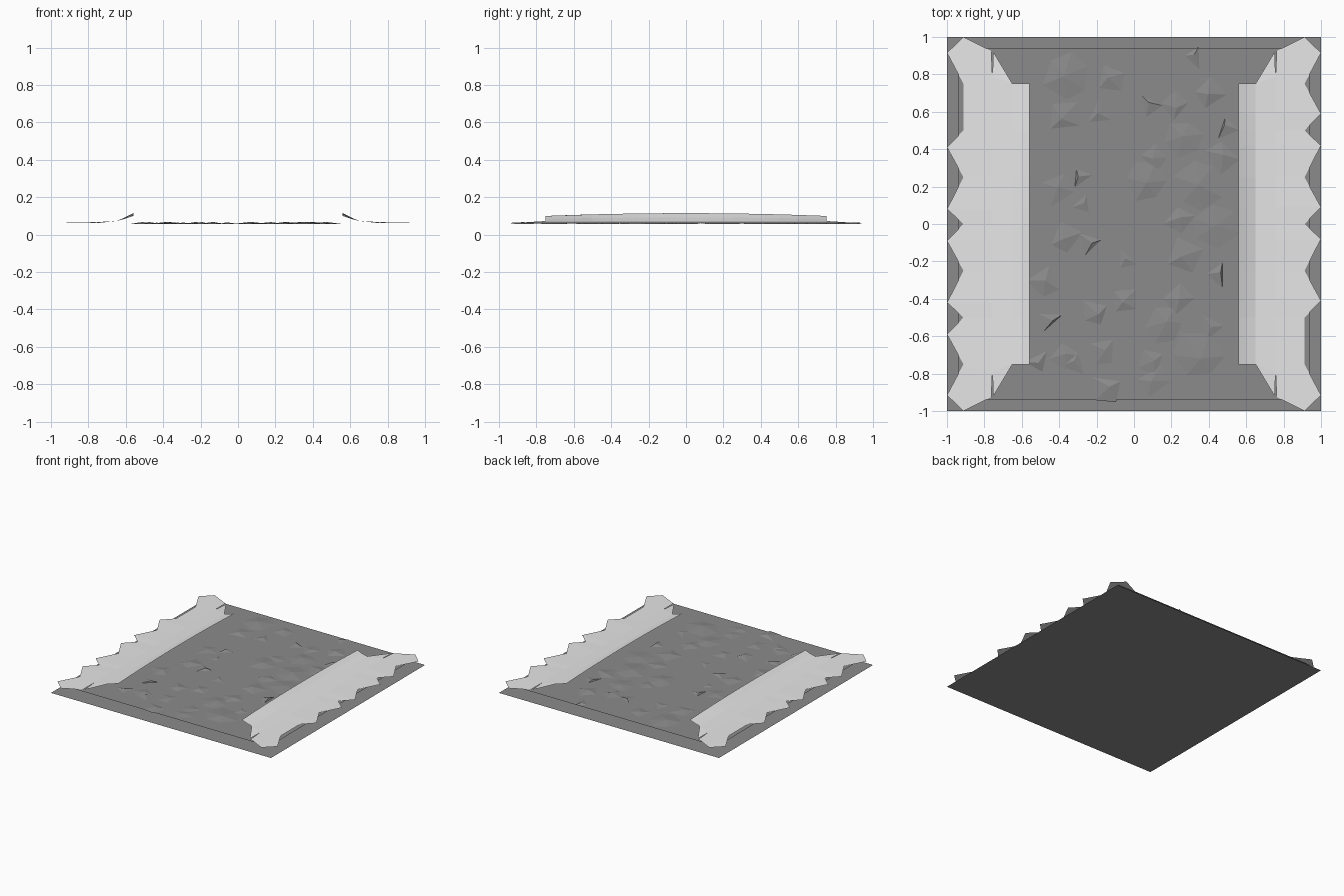
import bpy
import bmesh
import math
import random

random.seed(4)
if "Cube" in bpy.data.objects:
    bpy.data.objects.remove(bpy.data.objects["Cube"], do_unlink=True)


def make_material(name, grey):
    mat = bpy.data.materials.new(name)
    mat.use_nodes = True
    colour = (grey, grey, grey, 1)
    mat.diffuse_color = colour
    mat.node_tree.nodes["Principled BSDF"].inputs["Base Color"].default_value = colour
    return mat


asphalt = make_material("asphalt_grey", 0.26)
snow = make_material("snow_white", 0.8)


def finish(name, bm, material):
    """Turn every face upwards and link the mesh as an object."""
    bm.normal_update()
    for face in bm.faces:
        if face.normal.z < 0:
            face.normal_flip()
    mesh = bpy.data.meshes.new(name)
    bm.to_mesh(mesh)
    bm.free()
    mesh.materials.append(material)
    obj = bpy.data.objects.new(name, mesh)
    bpy.context.collection.objects.link(obj)
    return obj


def flat_square(name, half, z):
    bm = bmesh.new()
    corners = [(-half, -half), (half, -half), (half, half), (-half, half)]
    bm.faces.new([bm.verts.new((x, y, z)) for x, y in corners])
    return finish(name, bm, asphalt)


# Ground sheet and the slightly smaller road surface floating above it
ROAD_Z = 0.054
flat_square("ground_sheet", 1.0, 0.0)
flat_square("road_surface", 0.938, ROAD_Z)

# Broken stones: centre x, centre y, radius, in hundredths
STONES = [
    (-36, 80, 13), (-12, 78, 8), (33, 89, 6), (-37, 58, 10), (-18, 59, 7),
    (9, 64, 7), (21, 64, 8), (41, 70, 9), (50, 51, 7), (26, 45, 11),
    (11, 36, 8), (47, 36, 9), (6, 23, 11), (34, 20, 13), (-41, 18, 9),
    (-28, 25, 6), (-28, 10, 6), (24, 2, 8), (45, -1, 13), (-36, -7, 9),
    (-24, -10, 7), (-4, -19, 6), (27, -17, 10), (45, -27, 7), (-48, -31, 9),
    (-5, -41, 8), (24, -41, 9), (-45, -52, 7), (-21, -47, 8), (16, -53, 11),
    (41, -55, 7), (34, -70, 14), (-52, -73, 7), (-37, -71, 8), (-17, -68, 8),
    (-32, -75, 7), (9, -74, 8), (11, -84, 9), (-15, -88, 9),
]
bm = bmesh.new()
for cx, cy, size in STONES:
    sides = 3 if size < 8 else 4 if size < 11 else 6
    start = random.uniform(0, math.tau)
    ring = []
    for i in range(sides):
        angle = start + math.tau * (i + random.uniform(-0.15, 0.15)) / sides
        reach = size / 100 * random.uniform(0.85, 1.1)
        ring.append(bm.verts.new((cx / 100 + reach * math.cos(angle),
                                  cy / 100 + reach * math.sin(angle),
                                  ROAD_Z + 0.002)))
    apex = bm.verts.new((cx / 100 + random.uniform(-0.02, 0.02),
                         cy / 100 + random.uniform(-0.02, 0.02),
                         ROAD_Z + random.uniform(0.008, 0.015)))
    for i in range(sides):
        bm.faces.new((ring[i], ring[(i + 1) % sides], apex))
finish("road_stones", bm, asphalt)

# Snow banks: ragged outer edge, shallow slope, raised lip towards the road
EDGE_Z, SLOPE_Z, CREST_Z = 0.062, 0.067, 0.073
TIPS = [0.59, 0.42, 0.09, -0.08, -0.41]
NOTCHES = [0.75, 0.5, 0.25, 0.0, -0.25, -0.5, -0.75]


def snow_bank(name, turn):
    """turn = 1 for the +x side, -1 for the same bank turned half round."""
    bm = bmesh.new()

    def point(x, y, z):
        return bm.verts.new((turn * x, turn * y, z))

    # Rows across the bank, one per tip and notch of the ragged edge
    rows = []
    edge = [(y, 1.0) for y in TIPS] + [(y, 0.912) for y in NOTCHES]
    for y, outer_x in sorted(edge, reverse=True):
        last = abs(y) == 0.75
        slope_y = math.copysign(0.79, y) if last else y
        lip_z = 0.115 - 0.015 * (y / 0.75) ** 2
        rows.append([point(outer_x, y, EDGE_Z),
                     point(0.757, slope_y, SLOPE_Z),
                     point(0.65, y, CREST_Z),
                     point(0.605, y, 0.5 * (CREST_Z + lip_z) - 0.002),
                     point(0.56, y, lip_z)])
    for a, b in zip(rows, rows[1:]):
        for i in range(4):
            bm.faces.new((a[i], a[i + 1], b[i + 1], b[i]))

    # Splayed ends, split by a narrow slit
    for row, side in ((rows[0], 1), (rows[-1], -1)):
        outer, slit, crest = row[:3]
        bm.faces.new((outer,
                      point(1.0, side * 0.915, EDGE_Z),
                      point(0.912, side, EDGE_Z),
                      point(0.763, side * 0.925, EDGE_Z),
                      slit))
        bm.faces.new((slit, point(0.752, side * 0.92, EDGE_Z), crest))
    return finish(name, bm, snow)


snow_bank("left_snow_bank", 1)
snow_bank("right_snow_bank", -1)
